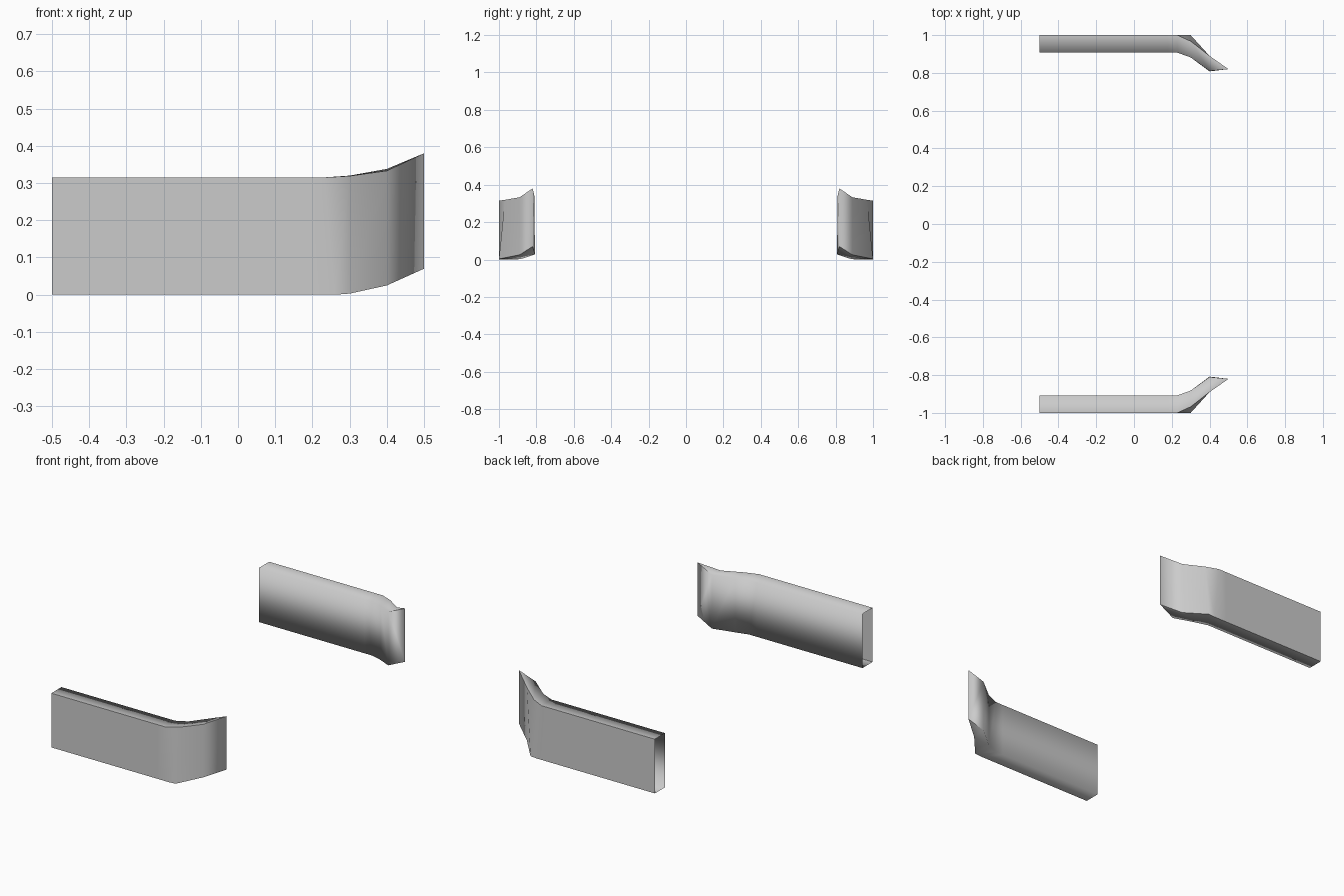
import bpy
import bmesh

old = bpy.data.objects.get("Cube")
if old:
    bpy.data.objects.remove(old)

grey = bpy.data.materials.new("plain_grey")
grey.use_nodes = True
grey.diffuse_color = (0.6, 0.6, 0.6, 1)
grey.node_tree.nodes["Principled BSDF"].inputs["Base Color"].default_value = (0.6, 0.6, 0.6, 1)

# Corner paths along the rail, as x, distance from the centre plane, z
OUTER_TOP = [(-0.5, 1, 0.315), (0.18, 1, 0.315), (0.23, 1, 0.315), (0.3, 0.968, 0.319), (0.4, 0.89, 0.333)]
OUTER_LOW = [(-0.5, 1, 0), (0.18, 1, 0), (0.26, 1, 0), (0.3, 1, 0.003), (0.4, 0.89, 0.025)]
INNER_TOP = [(-0.5, 0.907, 0.315), (0.18, 0.907, 0.315), (0.23, 0.907, 0.315), (0.3, 0.882, 0.32), (0.4, 0.81, 0.338)]
INNER_LOW = [(-0.5, 0.907, 0), (0.18, 0.907, 0), (0.23, 0.907, 0), (0.3, 0.882, 0.003), (0.4, 0.808, 0.027)]
TIP_TOP, TIP_LOW = (0.5, 0.82, 0.38), (0.5, 0.82, 0.07)


def build_rail(name, side):
    """Hollow rectangular rail, open at the straight end, bent inward to a wedge tip."""
    bm = bmesh.new()

    def verts(path):
        return [bm.verts.new((x, y * side, z)) for x, y, z in path]

    corners = [verts(p) for p in (OUTER_LOW, OUTER_TOP, INNER_TOP, INNER_LOW)]
    low, top = verts([TIP_LOW, TIP_TOP])
    # Four walls of the tube
    for i, a in enumerate(corners):
        b = corners[(i + 1) % 4]
        for k in range(len(a) - 1):
            bm.faces.new((a[k], a[k + 1], b[k + 1], b[k]))
    # Wedge tip: outer face, closing inner face, top and bottom triangles
    ol, ot, it, il = [c[-1] for c in corners]
    bm.faces.new((ol, low, top, ot))
    bm.faces.new((it, top, low, il))
    bm.faces.new((ot, top, it))
    bm.faces.new((il, low, ol))
    if side > 0:
        bmesh.ops.reverse_faces(bm, faces=bm.faces[:])
    for f in bm.faces:
        f.smooth = True
    # Creases along the outer face and around the tip's inner face
    creases = [corners[0] + [low], corners[1] + [top], [it, top], [il, low]]
    for path in creases:
        for a, b in zip(path, path[1:]):
            bm.edges.get((a, b)).smooth = False
    mesh = bpy.data.meshes.new(name)
    bm.to_mesh(mesh)
    bm.free()
    mesh.materials.append(grey)
    obj = bpy.data.objects.new(name, mesh)
    bpy.context.collection.objects.link(obj)


build_rail("front_rail", -1)
build_rail("back_rail", 1)
